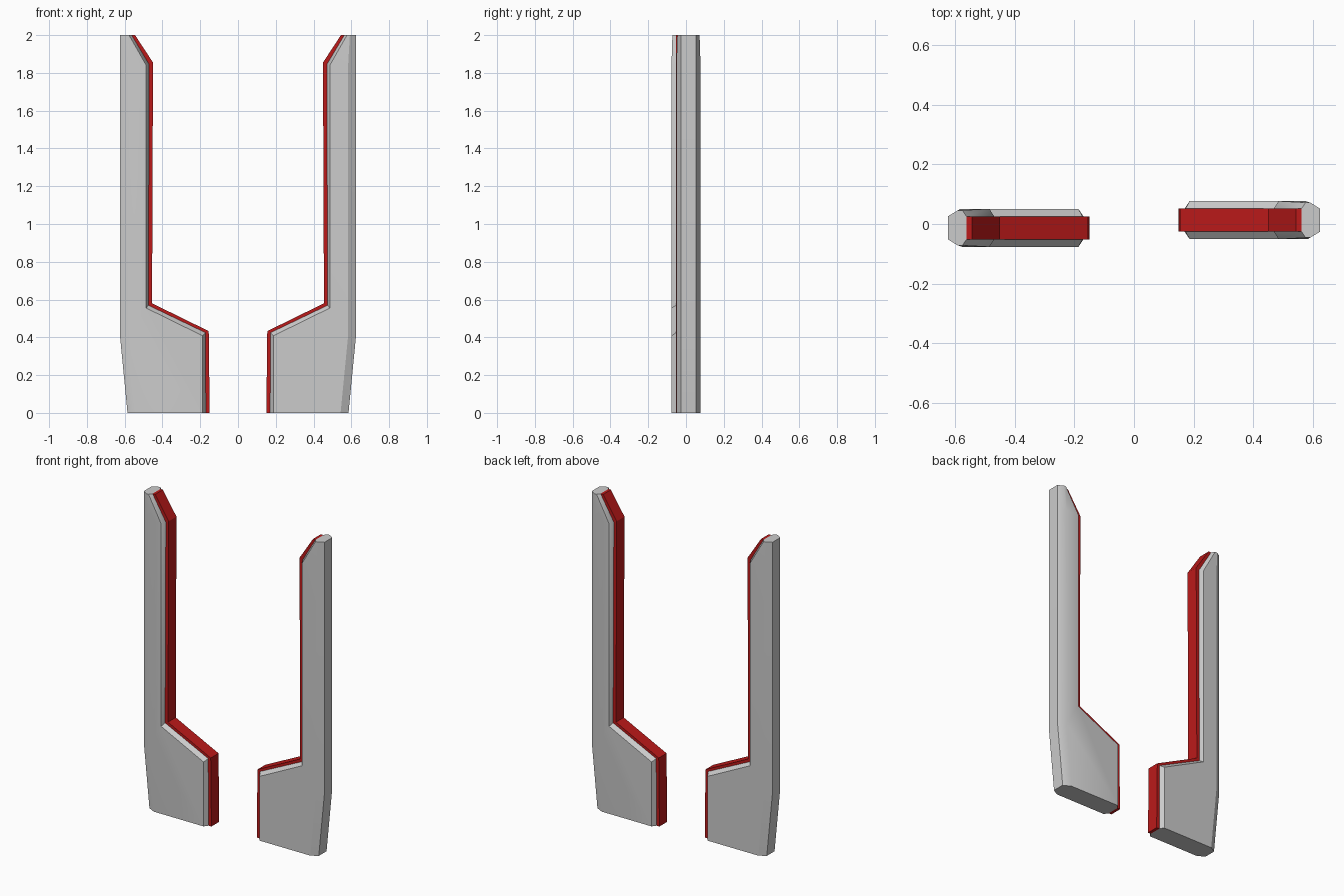
import bpy, bmesh

if "Cube" in bpy.data.objects:
    bpy.data.objects.remove(bpy.data.objects["Cube"])

red = bpy.data.materials.new("red")
red.diffuse_color = (0.5, 0.01, 0.01, 1)
red.use_nodes = True
red.node_tree.nodes["Principled BSDF"].inputs["Base Color"].default_value = red.diffuse_color

# Profiles of one post as (distance from centre, height)
RIM = [(.585, 0), (.625, .41), (.625, 1.84), (.625, 2), (.563, 2),
       (.47, 1.845), (.475, .57), (.173, .425), (.17, 0)]
INNER = [(.545, 2), (.45, 1.855), (.455, .58), (.155, .433), (.15, 0)]
Y_FRONT, Y_BACK, BEVEL = -.052, .026, .025


def inset(width):
    # Profile of a flat broad face, set in from the rim
    return [(.585 - width, 0), (.625 - width, .41), (.625 - width, 1.84), (.592, 2),
            (.577, 2), (.486, 1.84), (.486, .555), (.187, .408), (.187, 0)]


def loft(name, rings, caps, side, mat=None):
    # Join matching rings with quads; side=1 is the left post turned half round
    bm = bmesh.new()
    loops = [[bm.verts.new((side * x, -side * y, z)) for x, y, z in r] for r in rings]
    n = len(loops[0])
    for a, b in zip(loops, loops[1:]):
        for i in range(n):
            j = (i + 1) % n
            bm.faces.new((a[i], a[j], b[j], b[i]))
    for end in (loops[0], loops[-1]):
        for cap in caps:
            bm.faces.new([end[i] for i in cap])
    bmesh.ops.recalc_face_normals(bm, faces=bm.faces[:])
    me = bpy.data.meshes.new(name)
    bm.to_mesh(me)
    bm.free()
    ob = bpy.data.objects.new(name, me)
    bpy.context.collection.objects.link(ob)
    if mat:
        me.materials.append(mat)
    return ob


def broad(width, y, out):
    # Broad face ring, pulled in a little at the very top
    return [(x, y + out * (.02 if z == 2 else BEVEL), z) for x, z in inset(width)]


for label, side in (("left", -1), ("right", 1)):
    # Bevelled grey post
    rings = [broad(.048, Y_FRONT, -1),
             [(x, Y_FRONT, z) for x, z in RIM],
             [(x, Y_BACK, z) for x, z in RIM],
             broad(.042, Y_BACK, 1)]
    post = loft(label + "_post", rings, [(2, 3, 4, 5), (0, 1, 2, 5, 6, 7, 8)], side)
    bpy.ops.object.select_all(action='DESELECT')
    post.select_set(True)
    bpy.context.view_layer.objects.active = post
    bpy.ops.object.shade_smooth_by_angle(angle=0.52)

    # Red strip along the inner edge
    band = RIM[4:] + INNER[::-1]
    strip = [[(x, y, z) for x, z in band] for y in (Y_FRONT, Y_BACK)]
    loft(label + "_strip", strip, [(i, i + 1, 8 - i, 9 - i) for i in range(4)], side, red)
